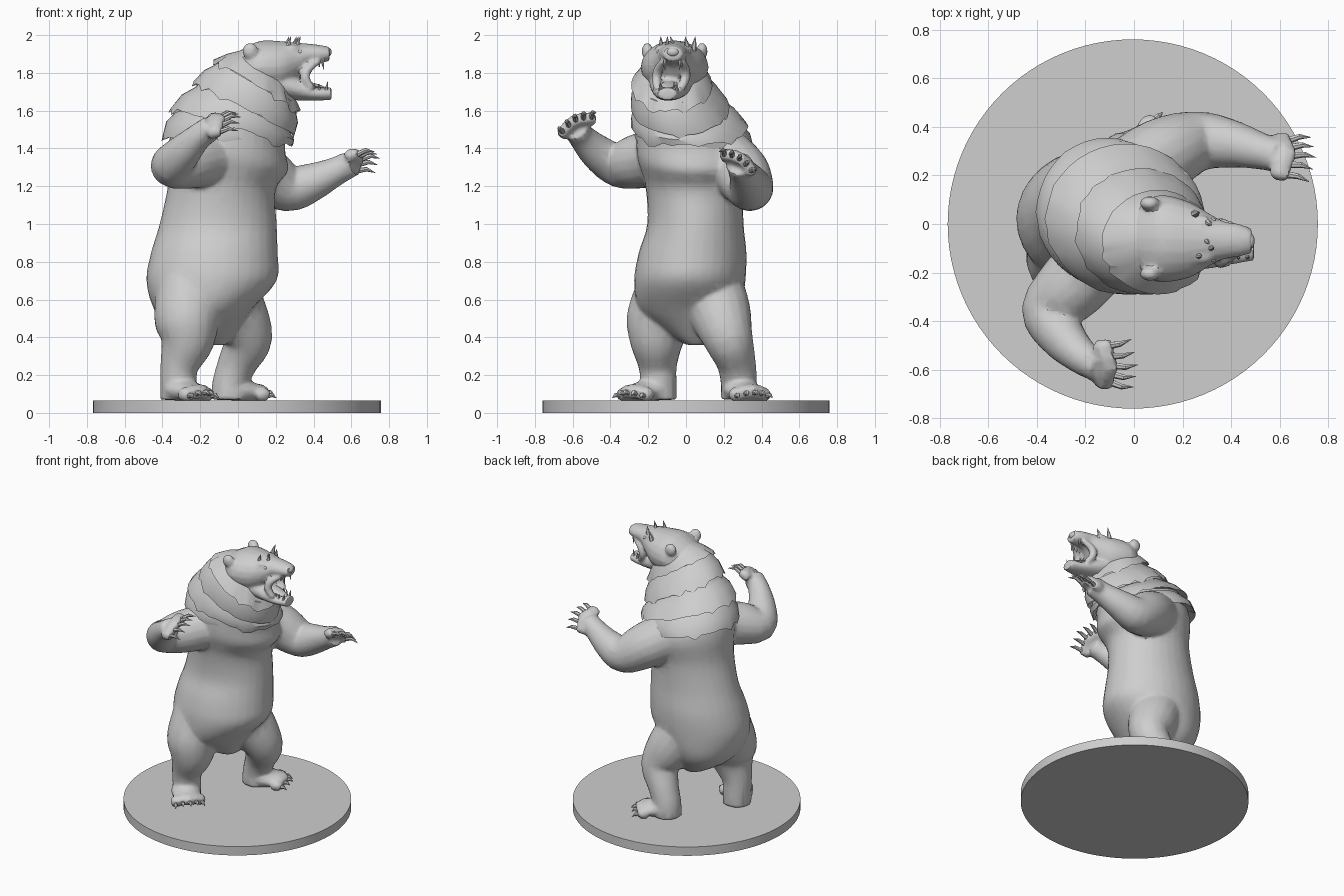
import bpy, bmesh, math, random
from mathutils import Vector as V

random.seed(4)
if "Cube" in bpy.data.objects:
    bpy.data.objects.remove(bpy.data.objects["Cube"], do_unlink=True)

grey = bpy.data.materials.new("plain grey")
grey.use_nodes = True
grey.diffuse_color = (0.62, 0.62, 0.62, 1)
grey.node_tree.nodes["Principled BSDF"].inputs["Base Color"].default_value = (0.62, 0.62, 0.62, 1)


def style(ob, angle):
    ob.data.materials.clear()
    ob.data.materials.append(grey)
    ob.data.shade_smooth()
    ob.data.set_sharp_from_angle(angle=math.radians(angle))


def finish(name, bm, angle=40):
    me = bpy.data.meshes.new(name)
    bmesh.ops.recalc_face_normals(bm, faces=bm.faces)
    bm.to_mesh(me)
    bm.free()
    ob = bpy.data.objects.new(name, me)
    bpy.context.scene.collection.objects.link(ob)
    style(ob, angle)
    return ob


def dense(pts, k=4):
    """Smooth curve through rows of numbers."""
    out = []
    for i in range(len(pts) - 1):
        a, b, c, d = (pts[max(0, min(len(pts) - 1, j))] for j in range(i - 1, i + 3))
        for s in range(k):
            t = s / k
            out.append([q + .5 * t * (r - p + t * (2 * p - 5 * q + 4 * r - w + t * (3 * (q - r) + w - p)))
                        for p, q, r, w in zip(a, b, c, d)])
    return out + [list(pts[-1])]


def loft(name, rings, n=20, jag_ring=None, jag=0.0):
    """Closed skin over rings of (centre, half axis u, half axis v)."""
    bm = bmesh.new()
    rows = []
    for k, (c, u, v) in enumerate(rings):
        drop = V(u).cross(V(v)).normalized()
        row = []
        for i in range(n):
            a = math.tau * i / n
            p = V(c) + V(u) * math.cos(a) + V(v) * math.sin(a)
            if k == jag_ring:
                p -= drop * jag * (random.uniform(.8, 1.3) if random.random() < .2 else random.uniform(-.2, .3))
            row.append(bm.verts.new(p))
        rows.append(row)
    for a, b in zip(rows, rows[1:]):
        for i in range(n):
            j = (i + 1) % n
            bm.faces.new((a[i], a[j], b[j], b[i]))
    bm.faces.new(rows[0])
    bm.faces.new(rows[-1])
    return finish(name, bm)


def tube(name, pts, n=14, flat=1.0):
    """Round limb along points of (x, y, z, radius), without twist."""
    ps = [V(p[:3]) for p in pts]
    rings, side = [], None
    for i, p in enumerate(ps):
        t = (ps[min(i + 1, len(ps) - 1)] - ps[max(i - 1, 0)]).normalized()
        if side is None:
            side = t.cross(V((0, 0, 1)) if abs(t.z) < .9 else V((1, 0, 0)))
        side = (side - t * side.dot(t)).normalized()
        rings.append((p, side * pts[i][3], side.cross(t) * pts[i][3] * flat))
    return loft(name, rings, n)


def ball(name, loc, size):
    bm = bmesh.new()
    bmesh.ops.create_uvsphere(bm, u_segments=14, v_segments=8, radius=1)
    bmesh.ops.scale(bm, vec=size, verts=bm.verts)
    bmesh.ops.translate(bm, vec=loc, verts=bm.verts)
    return finish(name, bm)


def merge(name, parts, voxel, ratio, soft):
    """Fuse overlapping parts into one sculpted, lightly faceted skin."""
    bm = bmesh.new()
    for ob in parts:
        bm.from_mesh(ob.data)
        bpy.data.objects.remove(ob, do_unlink=True)
    ob = finish(name, bm)
    m = ob.modifiers.new("fuse", 'REMESH')
    m.mode = 'VOXEL'
    m.voxel_size = voxel
    m = ob.modifiers.new("soften", 'SMOOTH')
    m.iterations = soft
    m = ob.modifiers.new("facets", 'DECIMATE')
    m.ratio = ratio
    dg = bpy.context.evaluated_depsgraph_get()
    me = bpy.data.meshes.new_from_object(ob.evaluated_get(dg))
    ob.modifiers.clear()
    ob.data = me
    style(ob, 35)


body = []


def paw(name, centre, forward, across, gap, toe, claw, r):
    """Arc of five toes fused to the body, each with a curved claw."""
    f, s = V(forward).normalized(), V(across).normalized()
    down = f.cross(s)
    if down.z > 0:
        down = -down
    for i in range(-2, 3):
        d = (f + s * i * 0.14).normalized()
        a = V(centre) + s * i * gap - f * abs(i) * 0.012 + down * i * i * 0.004
        b = a + d * toe
        mid = (a + b) / 2 - down * 0.012
        body.append(tube(name + "_toe", [(*a, r), (*mid, r * 1.1), (*b, r * 0.8)], 10))
        c1 = b + d * claw * 0.5 - down * 0.006
        c2 = b + d * claw + down * claw * 0.25
        tube(name + "_claw", [(*(b - d * 0.02), 0.016), (*c1, 0.012), (*c2, 0.001)], 7)


# Display base
loft("base", [((-0.005, 0, z), (0.762, 0, 0), (0, 0.76, 0)) for z in (0, 0.065)], 96)

# Torso and neck: x, y, z, half depth, half width, forward lean
torso = [(-.13, .08, .36, .07, .08, 0), (-.18, .05, .45, .18, .19, 0), (-.185, .02, .55, .26, .27, 0),
         (-.14, .02, .7, .345, .295, 0), (-.125, .035, .85, .335, .285, 0), (-.105, .05, 1.0, .31, .255, 0),
         (-.085, .045, 1.2, .285, .26, 4), (-.05, .04, 1.36, .325, .3, 14), (-.02, .01, 1.52, .3, .27, 26),
         (.05, -.04, 1.66, .24, .2, 32), (.13, -.06, 1.8, .15, .15, 35)]
body.append(loft("torso", [((x, y, z), (a * math.cos(math.radians(t)), 0, -a * math.sin(math.radians(t))), (0, b, 0))
                           for x, y, z, a, b, t in dense(torso)], 32))

# Legs and feet
limbs = {"right_leg": [(-.26, -.08, .68, .17), (-.27, -.14, .5, .175), (-.27, -.155, .38, .145),
                       (-.31, -.15, .25, .103), (-.315, -.145, .15, .096), (-.315, -.145, .07, .097)],
         "left_leg": [(-.1, .13, .68, .17), (-.01, .18, .53, .165), (.05, .225, .39, .132),
                      (.0, .265, .27, .105), (-.04, .28, .16, .096), (-.045, .28, .07, .098)],
         "right_arm": [(-.13, -.12, 1.36, .15), (-.26, -.26, 1.33, .145), (-.35, -.36, 1.31, .115),
                       (-.29, -.47, 1.38, .095), (-.21, -.55, 1.46, .072), (-.14, -.585, 1.51, .068)],
         "left_arm": [(-.01, .19, 1.35, .17), (.13, .29, 1.27, .155), (.27, .34, 1.19, .125),
                      (.4, .33, 1.225, .1), (.52, .3, 1.28, .076), (.6, .28, 1.32, .07)]}
for limb, path in limbs.items():
    body.append(tube(limb, dense(path), 18))
body.append(tube("right_foot", dense([(-.36, -.1, .11, .06), (-.3, -.18, .12, .1), (-.23, -.26, .105, .085)]), flat=.6))
body.append(tube("left_foot", dense([(-.09, .26, .11, .06), (.0, .29, .12, .1), (.09, .34, .105, .085)]), flat=.6))
paw("right_foot", (-.225, -.265, .105), (.65, -.6, 0), (.6, .65, 0), .036, .065, .04, .037)
paw("left_foot", (.09, .335, .105), (.85, .4, 0), (-.4, .85, 0), .036, .065, .04, .037)
paw("right_hand", (-.135, -.58, 1.525), (.85, -.05, .35), (0, .8, .4), .034, .07, .085, .034)
paw("left_hand", (.595, .28, 1.33), (.95, .03, .22), (0, .8, -.5), .033, .07, .085, .034)
merge("body", body, 0.012, 0.13, 5)

# Overlapping fur collars: centre, half depth vector, half width
collars = [(V((.13, -.06, 1.86)), V((.12, 0, -.07)), .14),
           (V((.1, -.075, 1.735)), V((.23, 0, -.135)), .215),
           (V((.035, -.03, 1.615)), V((.27, 0, -.14)), .26),
           (V((-.035, .02, 1.515)), V((.325, 0, -.1)), .31),
           (V((-.11, .05, 1.42)), V((.29, 0, -.05)), .305)]
side = V((0, 1, 0))
for (c0, u0, w0), (c1, u1, w1) in zip(collars, collars[1:]):
    loft("fur_collar", [(c0, u0 * .88, side * w0 * .88),
                        ((c0 + c1) / 2, (u0 + u1) * .5, side * (w0 + w1) * .5),
                        (c1, u1, side * w1),
                        (c1 + V((.01, 0, .02)), u1 * .86, side * w1 * .86)], 40, 2, .028)


# Head, jaw, lips and ears
def face(name, rows):
    return loft(name, [((x, y, z), (0, b, 0), (0, 0, h)) for x, y, z, b, h in dense(rows, 3)], 20)


head = [face("skull", [(-.02, -.06, 1.82, .1, .08), (.04, -.06, 1.82, .155, .115), (.12, -.06, 1.83, .18, .14),
                       (.23, -.065, 1.835, .155, .133), (.31, -.065, 1.86, .108, .1),
                       (.37, -.067, 1.895, .078, .06), (.43, -.067, 1.9, .068, .048), (.485, -.07, 1.9, .05, .038)]),
        face("jaw", [(.16, -.07, 1.76, .13, .09), (.3, -.085, 1.72, .1, .065),
                     (.4, -.095, 1.69, .073, .037), (.495, -.1, 1.69, .05, .034)])]
for s in (-1, 1):
    head.append(tube("lip", dense([(.43, -.07 + s * .05, 1.865, .016), (.37, -.075 + s * .072, 1.82, .024),
                                   (.355, -.08 + s * .076, 1.77, .026), (.39, -.09 + s * .064, 1.715, .02)])))
    head.append(ball("ear", (.065, -.06 + s * .145, 1.915), (.042, .03, .045)))
    head.append(ball("brow", (.28, -.065 + s * .065, 1.925), (.05, .035, .025)))
merge("head", head, 0.01, 0.3, 3)

# Face details
ball("nose", (.475, -.07, 1.91), (.022, .034, .024))
tube("tongue", [(.3, -.08, 1.75, .045), (.38, -.09, 1.738, .042), (.44, -.095, 1.725, .03), (.465, -.096, 1.72, .01)],
     10, 0.35)
for s in (-1, 1):
    ball("eye", (.325, -.065 + s * .08, 1.91), (.013, .011, .012))
    tube("upper_fang", [(.445, -.07 + s * .04, 1.875, .012), (.455, -.073 + s * .038, 1.815, .001)], 7)
    tube("lower_fang", [(.465, -.1 + s * .036, 1.7, .011), (.475, -.1 + s * .036, 1.755, .001)], 7)
    for k in range(3):
        x = .38 + k * .025
        tube("upper_tooth", [(x, -.07 + s * .045, 1.86, .009), (x, -.07 + s * .045, 1.83, .003)], 6)
        tube("lower_tooth", [(x, -.093 + s * .045, 1.705, .009), (x, -.093 + s * .045, 1.74, .003)], 6)

# Fur tufts on the brow
for x, y in ((.26, -.13), (.29, -.06), (.3, .01), (.31, -.1), (.25, .04)):
    lean = random.uniform(-.012, .012)
    tube("brow_tuft", [(x, y, 1.92, .018), (x + .01, y + lean, 1.96, .01), (x + .02, y + lean * 2, 1.993, .001)], 6)
